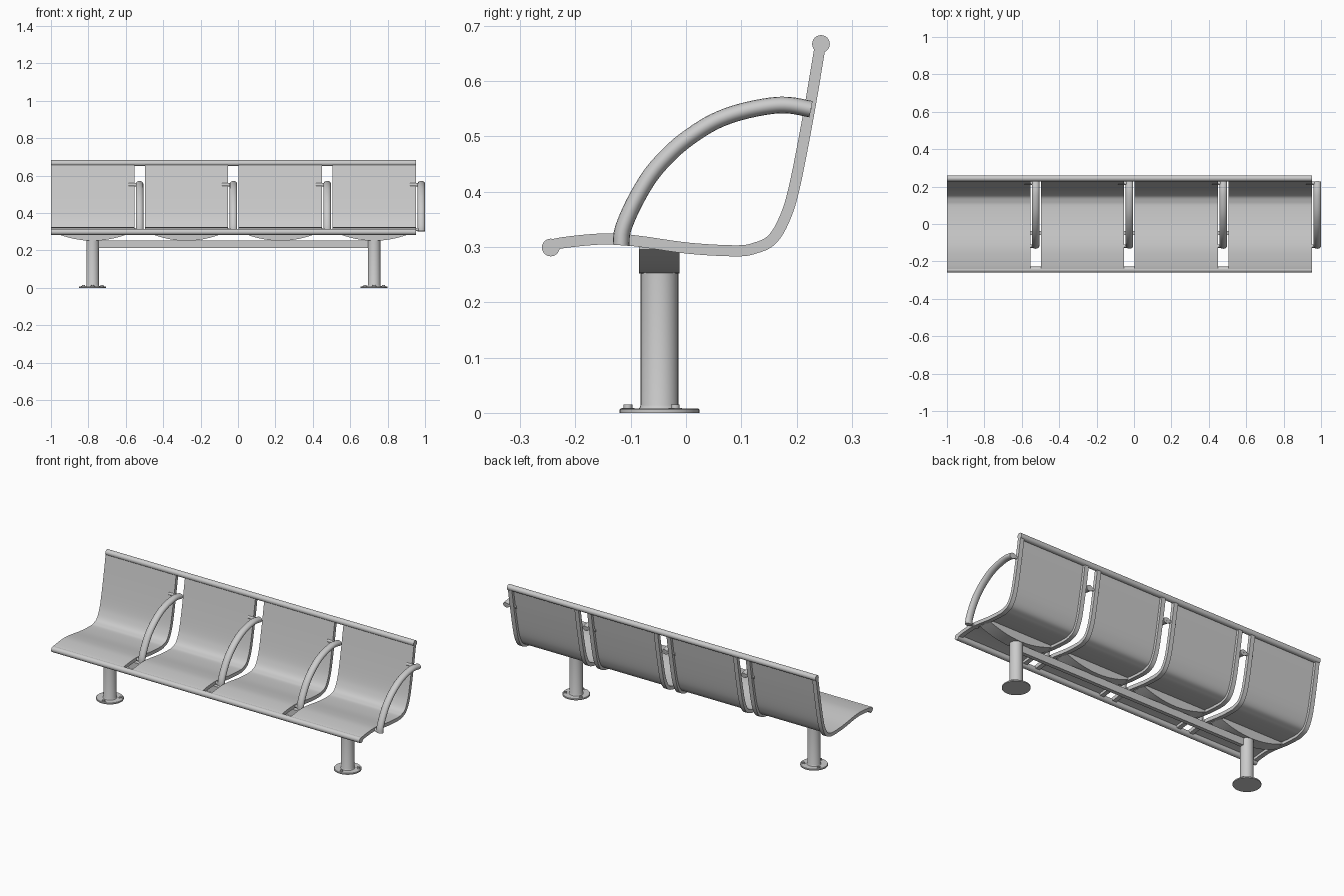
import bpy, bmesh, math
from mathutils import Vector

if "Cube" in bpy.data.objects:
    bpy.data.objects.remove(bpy.data.objects["Cube"])

POST_Y = -0.048
PITCH = 0.5017
SEAT_W = 0.446
LEFTS = [-1 + PITCH * i for i in range(4)]
RIGHT_END = LEFTS[-1] + SEAT_W


def finish(bm, name, angle=35):
    bmesh.ops.recalc_face_normals(bm, faces=bm.faces)
    me = bpy.data.meshes.new(name)
    bm.to_mesh(me)
    bm.free()
    ob = bpy.data.objects.new(name, me)
    bpy.context.collection.objects.link(ob)
    bpy.ops.object.select_all(action='DESELECT')
    ob.select_set(True)
    bpy.context.view_layer.objects.active = ob
    bpy.ops.object.shade_smooth_by_angle(angle=math.radians(angle))
    return ob


def spline(pts, steps=6):
    # Catmull-Rom through 2D points
    p = [Vector(q) for q in pts]
    p = [2 * p[0] - p[1]] + p + [2 * p[-1] - p[-2]]
    out = []
    for i in range(1, len(p) - 2):
        a, b, c, d = p[i - 1:i + 3]
        for k in range(steps):
            t = k / steps
            out.append(0.5 * (2 * b + (c - a) * t + (2 * a - 5 * b + 4 * c - d) * t * t
                              + (3 * b - a - 3 * c + d) * t ** 3))
    return out + [p[-2]]


def normals(path):
    res = []
    for i in range(len(path)):
        t = (path[min(i + 1, len(path) - 1)] - path[max(i - 1, 0)]).normalized()
        res.append(Vector((-t.y, t.x)))
    return res


def offset(path, d):
    return [p + n * d for p, n in zip(path, normals(path))]


def sweep(rings, name, angle=35):
    # closed tube through rings of 3D points
    bm = bmesh.new()
    vs = [[bm.verts.new(v) for v in r] for r in rings]
    n = len(vs[0])
    for r, s in zip(vs, vs[1:]):
        for j in range(n):
            k = (j + 1) % n
            bm.faces.new((r[j], r[k], s[k], s[j]))
    bm.faces.new(vs[0])
    bm.faces.new(vs[-1])
    return finish(bm, name, angle)


def slab(a, b, x0, x1, name):
    # plate between two (y, z) curves, from x0 to x1
    return sweep([[(x0, *p), (x1, *p), (x1, *q), (x0, *q)] for p, q in zip(a, b)], name)


def x_tube(x0, x1, y, z, r, name, n=24):
    ring = [(y + r * math.cos(2 * math.pi * k / n), z + r * math.sin(2 * math.pi * k / n)) for k in range(n)]
    return sweep([[(x, *p) for p in ring] for x in (x0, x1)], name)


def lathe(cx, cy, prof, name, n=32):
    # stack of (radius, z) circles
    return sweep([[(cx + r * math.cos(2 * math.pi * k / n), cy + r * math.sin(2 * math.pi * k / n), z)
                   for k in range(n)] for r, z in prof], name)


# seat shell side profile
shell = spline([(-.246, .303), (-.22, .308), (-.174, .313), (-.132, .3145), (-.083, .310), (.007, .2975),
                (.092, .293), (.125, .298), (.154, .312), (.176, .346), (.195, .404), (.221, .536),
                (.242, .66)])
top, under = offset(shell, .010), offset(shell, .005)
rib_top, rib_bot = offset(shell, .008), offset(shell, -.010)

# armrest path
arm_path = spline([(-.1175, .303), (-.114, .332), (-.094, .379), (-.063, .431), (-.025, .473), (.011, .502),
                   (.052, .527), (.098, .544), (.152, .555), (.188, .556), (.226, .549)], 4)

for i, x in enumerate(LEFTS):
    # seat sheet and its two edge ribs
    slab(top, under, x, x + SEAT_W, f"seat_sheet_{i}")
    for side, rx in (("left", x), ("right", x + SEAT_W - .025)):
        slab(rib_top, rib_bot, rx, rx + .025, f"seat_rib_{side}_{i}")

    # curved bracket under the seat
    c = x + SEAT_W / 2
    rings = []
    for k in range(17):
        u = k / 8 - 1
        z = .252 + .043 * u * u
        rings.append([(c + u * .205, -.085, z), (c + u * .205, -.012, z),
                      (c + u * .205, -.012, .302), (c + u * .205, -.085, .304)])
    sweep(rings, f"seat_bracket_{i}")

    # armrest with oval section
    ax = x + SEAT_W + .034 if i == 3 else x + SEAT_W + .0279
    ax = min(ax, .98)
    rings = []
    for p, nn in zip(arm_path, normals(arm_path)):
        ring = []
        for k in range(16):
            t = 2 * math.pi * k / 16
            q = p + nn * .015 * math.sin(t)
            ring.append((ax + .02 * math.cos(t), q.x, q.y))
        rings.append(ring)
    sweep(rings, f"armrest_{i}", 40)
    # pins joining armrest to rib
    for end, (py, pz) in (("front", (-.118, .312)), ("back", (.218, .551))):
        x_tube(x + SEAT_W - .032, ax, py, pz, .009, f"armrest_pin_{end}_{i}", 16)

# rails along the front and top edges
x_tube(-1, RIGHT_END, -.2445, .299, .016, "front_rail")
x_tube(-1, RIGHT_END, .244, .667, .016, "top_rail")

# support beam between the posts
sweep([[(x, POST_Y - .011, .213), (x, POST_Y + .011, .213), (x, POST_Y + .011, .254), (x, POST_Y - .011, .254)]
       for x in (LEFTS[0] + SEAT_W / 2, LEFTS[3] + SEAT_W / 2)], "support_beam")

# posts, floor plates and bolts
for name, px in (("left", LEFTS[0] + SEAT_W / 2), ("right", LEFTS[3] + SEAT_W / 2)):
    lathe(px, POST_Y, [(.039, .006), (.036, .009), (.034, .014), (.034, .262)], f"{name}_post")
    lathe(px, POST_Y, [(.072, 0), (.072, .006), (.070, .008)], f"{name}_floor_plate", 40)
    for k in range(3):
        a = math.radians(-90 + 120 * k)
        lathe(px + .057 * math.cos(a), POST_Y + .057 * math.sin(a),
              [(.012, .006), (.012, .009), (.008, .009), (.008, .015)], f"{name}_bolt_{k}", 12)
